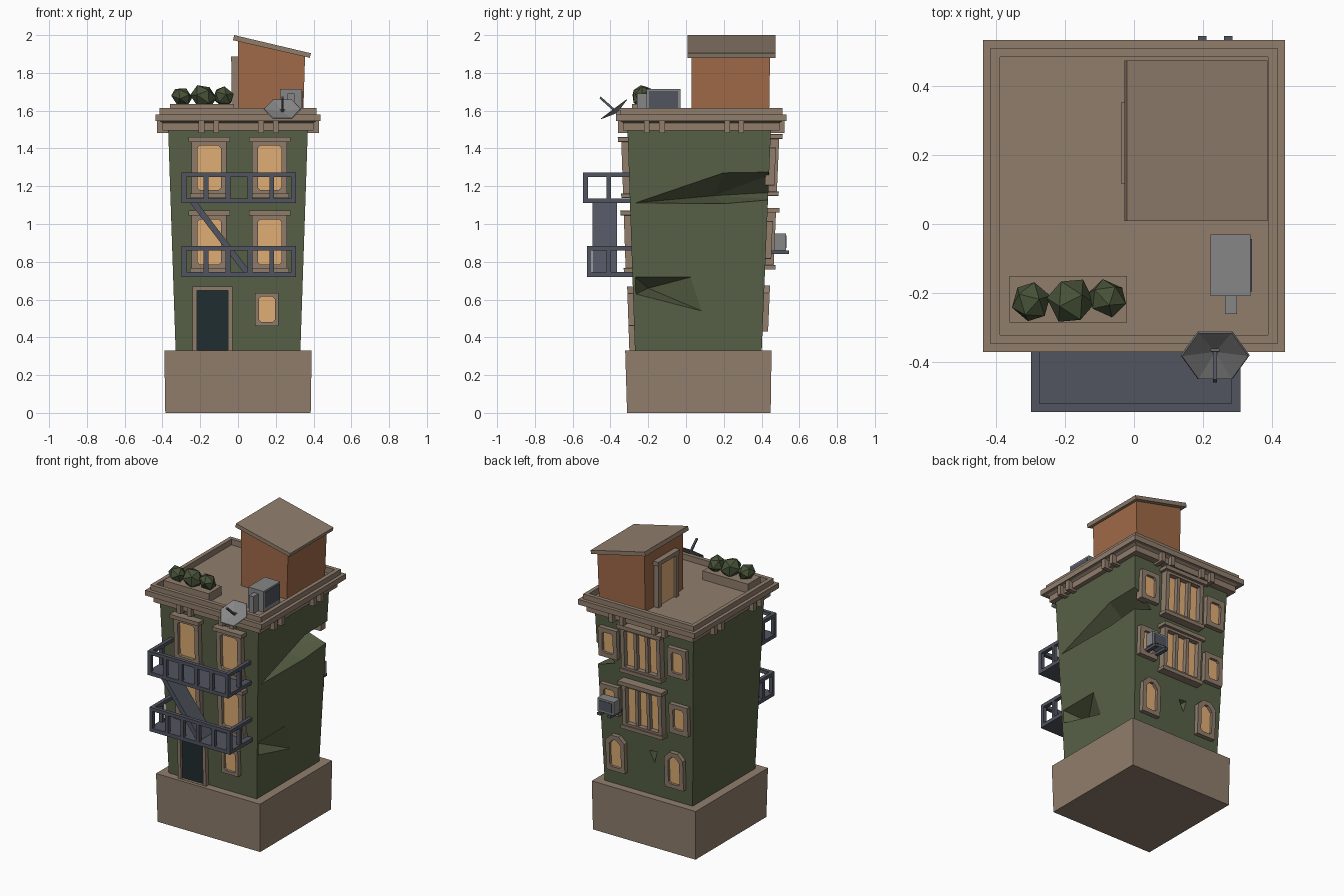
import bpy, bmesh
from math import cos, sin, pi
from mathutils import Vector

cube = bpy.data.objects.get("Cube")
if cube:
    bpy.data.objects.remove(cube, do_unlink=True)


def material(name, r, g, b):
    m = bpy.data.materials.new(name)
    m.use_nodes = True
    m.diffuse_color = (r, g, b, 1)
    m.node_tree.nodes["Principled BSDF"].inputs["Base Color"].default_value = (r, g, b, 1)
    return m


STONE = material("brown stone", .28, .208, .152)
GREEN = material("green wall", .096, .118, .06)
CLAY = material("terracotta", .35, .142, .066)
AMBER = material("amber glass", .76, .43, .18)
DARK = material("dark door", .015, .027, .03)
SLATE = material("slate metal", .082, .09, .118)
GREY = material("grey metal", .24, .24, .24)
LEAF = material("leaf green", .064, .085, .04)


def finish(name, bm, mat):
    bmesh.ops.recalc_face_normals(bm, faces=bm.faces)
    me = bpy.data.meshes.new(name)
    bm.to_mesh(me)
    bm.free()
    me.materials.append(mat)
    ob = bpy.data.objects.new(name, me)
    bpy.context.collection.objects.link(ob)
    return ob


def loft(name, rings, mat, closed=False):
    """Skin a list of equal rings; cap the ends, or join last to first."""
    bm = bmesh.new()
    vs = [[bm.verts.new(p) for p in r] for r in rings]
    n = len(vs[0])
    pairs = list(zip(vs, vs[1:])) + ([(vs[-1], vs[0])] if closed else [])
    for a, b in pairs:
        for i in range(n):
            j = (i + 1) % n
            bm.faces.new((a[i], a[j], b[j], b[i]))
    if not closed:
        bm.faces.new(vs[0])
        bm.faces.new(vs[-1])
    return finish(name, bm, mat)


def rect(x0, x1, y0, y1, z):
    return [(x0, y0, z), (x1, y0, z), (x1, y1, z), (x0, y1, z)]


def box(name, x0, x1, y0, y1, z0, z1, mat):
    return loft(name, [rect(x0, x1, y0, y1, z0), rect(x0, x1, y0, y1, z1)], mat)


def bar(name, a, b, w, mat):
    a, b = Vector(a), Vector(b)
    q = (b - a).to_track_quat('Z', 'Y')
    corners = [q @ Vector((sx * w / 2, sy * w / 2, 0)) for sx, sy in ((-1, -1), (1, -1), (1, 1), (-1, 1))]
    return loft(name, [[p + c for c in corners] for p in (a, b)], mat)


# Leaning walls: side -1 is the front, +1 the back
def wall_y(side, z):
    return -.27 - .034 * (z - .33) if side < 0 else .40 + .043 * (z - .33)


def outline(x0, x1, z0, z1, top, bottom):
    return [(x0 + bottom, z0), (x1 - bottom, z0), (x1, z0 + bottom), (x1, z1 - top),
            (x1 - top, z1), (x0 + top, z1), (x0, z1 - top), (x0, z0 + bottom)]


def on_wall(pts, side, out):
    return [(x, wall_y(side, z) + side * out, z) for x, z in pts]


def panel(name, side, x0, x1, z0, z1, out, mat):
    o = outline(x0, x1, z0, z1, .002, .002)
    return loft(name, [on_wall(o, side, -.02), on_wall(o, side, out)], mat)


def window(name, side, x0, x1, z0, z1, t=.03, out=.035, arch=.002, trim=True, glass=AMBER, cut=.013):
    outer = outline(x0, x1, z0, z1, arch, .002)
    inner = outline(x0 + t, x1 - t, z0 + t, z1 - t, max(cut, arch * .8), cut)
    loft(name + "_frame", [on_wall(outer, side, -.02), on_wall(outer, side, out),
                           on_wall(inner, side, out), on_wall(inner, side, -.02)], STONE, True)
    loft(name + "_pane", [on_wall(inner, side, -.01), on_wall(inner, side, .012)], glass)
    if trim:
        panel(name + "_lintel", side, x0 - .018, x1 + .018, z1 - .01, z1 + .016, out + .018, STONE)
        panel(name + "_sill", side, x0 - .01, x1 + .01, z0 - .012, z0 + .012, out + .01, STONE)


# Plinth and leaning wall block
loft("plinth", [rect(-.385, .385, -.312, .448, 0), rect(-.39, .39, -.322, .453, .33)], STONE)
walls = loft("walls", [rect(-.33, .33, -.27, .40, .32), rect(-.37, .37, -.31, .45, 1.51)], GREEN)


# Broken dents in the walls
def dent(points):
    bm = bmesh.new()
    for p in points:
        bm.verts.new(p)
    bmesh.ops.convex_hull(bm, input=bm.verts)
    cutter = finish("dent_cutter", bm, GREEN)
    cutter.hide_render = True
    mod = walls.modifiers.new("dent", 'BOOLEAN')
    mod.operation, mod.solver, mod.object = 'DIFFERENCE', 'EXACT', cutter
    bpy.context.view_layer.update()
    me = bpy.data.meshes.new_from_object(walls.evaluated_get(bpy.context.evaluated_depsgraph_get()))
    walls.modifiers.clear()
    walls.data = me
    bpy.data.objects.remove(cutter, do_unlink=True)


dent([(.37, -.29, 1.11), (.37, .2, 1.275), (.37, .5, 1.28), (.37, .5, 1.13), (.37, .2, 1.105),
      (.12, .15, 1.15), (.25, .5, 1.17)])
dent([(.36, -.275, .725), (.36, .05, .725), (.36, .13, .52), (.36, -.275, .625), (.2, -.2, .66)])
dent([(-.09, .46, .65), (0, .46, .64), (-.06, .46, .52), (-.04, .33, .61)])

# Cornice, parapet and roof deck as one swept profile
profile = [(.35, 1.495), (.40, 1.495), (.40, 1.535), (.415, 1.545), (.438, 1.545), (.438, 1.58),
           (.415, 1.58), (.415, 1.614), (.388, 1.614), (.388, 1.575)]
loft("cornice", [rect(-h, h, .067 - h, .095 + h, z) for h, z in profile], STONE)

# Corbels in pairs on all four sides
for c in (-.193, -.116, .122, .2):
    box("front_corbel", c - .015, c + .015, -.36, -.29, 1.482, 1.55, STONE)
    box("back_corbel", c - .015, c + .015, .43, .522, 1.482, 1.55, STONE)
for y in (-.207, -.127, .218, .293):
    for s in (-1, 1):
        xs = sorted((s * .35, s * .43))
        box("side_corbel", *xs, y - .015, y + .015, 1.482, 1.55, STONE)

# Front windows and door
for z0, z1 in ((1.15, 1.445), (.755, 1.055)):
    for x0 in (-.245, .075):
        window("front_window", -1, x0, x0 + .185, z0, z1)
window("ground_window", -1, .09, .215, .46, .635, t=.02, out=.03, trim=False)
window("front_door", -1, -.24, -.03, .31, .67, t=.022, out=.03, trim=False, glass=DARK, cut=.003)

# Back windows: a wide bay between two small ones on each floor
for z0, z1 in ((1.16, 1.46), (.77, 1.07)):
    window("bay", 1, -.145, .15, z0, z1, t=.026, out=.045, cut=.004)
    for x in (-.04, .045):
        panel("bay_mullion", 1, x - .011, x + .011, z0 + .01, z1 - .01, .038, STONE)
    for x0 in (-.33, .19):
        window("small_window", 1, x0, x0 + .14, z0 + .045, z1 - .055, t=.03, out=.03, trim=False)
for x0 in (-.285, .155):
    window("arched_window", 1, x0, x0 + .14, .43, .675, t=.028, out=.03, arch=.04, trim=False)

# Balconies with posts and rails
for z, y0 in ((.72, -.525), (1.11, -.545)):
    x0, x1 = -.298, .308
    box("balcony_floor", x0, x1, y0, -.27, z, z + .025, SLATE)
    box("front_rail", x0, x1, y0, y0 + .025, z + .14, z + .163, SLATE)
    for x in (x0, x1 - .025):
        box("side_rail", x, x + .025, y0, -.28, z + .14, z + .163, SLATE)
        box("side_post", x, x + .025, -.42, -.397, z, z + .15, SLATE)
    for i in range(6):
        x = x0 + i * (x1 - x0 - .025) / 5
        box("front_post", x, x + .025, y0, y0 + .025, z, z + .15, SLATE)

# Sloping stair between the balconies
steps = [(-.26, 1.12), (-.22, 1.12), (.075, .735), (.035, .735)]
loft("stair", [[(x, y, z) for x, z in steps] for y in (-.495, -.365)], SLATE)

# Roof hut with a lean-to roof and a door
lean = [(0, 1.975), (.355, 1.888)]
loft("hut_walls", [rect(0, .345, .03, .44, 1.57),
                   [(lean[0][0], .03, lean[0][1]), (lean[1][0], .03, lean[1][1]),
                    (lean[1][0], .445, lean[1][1]), (lean[0][0], .445, lean[0][1])]], CLAY)
slab = [(-.027, 1.973), (.38, 1.88), (.386, 1.904), (-.02, 2.0)]
loft("hut_roof", [[(x, y, z) for x, z in slab] for y in (.008, .473)], STONE)
box("hut_door", -.018, .01, .15, .32, 1.575, 1.865, AMBER)
for y in (.125, .315):
    box("hut_door_jamb", -.035, .01, y, y + .03, 1.575, 1.87, STONE)
box("hut_door_head", -.038, .01, .118, .352, 1.86, 1.888, STONE)

# Planter with faceted bushes
box("planter", -.36, -.02, -.285, -.15, 1.57, 1.635, STONE)
for i, (x, y, r) in enumerate(((-.298, -.225, .06), (-.183, -.222, .073), (-.077, -.215, .06))):
    bm = bmesh.new()
    bmesh.ops.create_icosphere(bm, subdivisions=1, radius=r)
    bush = finish("bush", bm, LEAF)
    bush.location = (x, y, 1.674)
    bush.rotation_euler = (.4 * i, .5, .9 * i + .3)
    bush.scale = (1, 1, .85)

# Rooftop cooling unit
box("roof_unit", .222, .338, -.208, -.03, 1.57, 1.716, GREY)
box("roof_unit_panel", .33, .341, -.195, -.043, 1.6, 1.705, SLATE)
box("roof_unit_duct", .263, .298, -.26, -.2, 1.57, 1.69, GREY)

# Wall cooling unit on brackets
box("wall_unit", .17, .295, .465, .53, .86, .95, GREY)
box("wall_unit_panel", .185, .28, .525, .533, .872, .938, SLATE)
for x in (.185, .26):
    box("wall_unit_bracket", x, x + .025, .41, .545, .842, .86, SLATE)

# Six-sided dish, tilted up and forward
centre = Vector((.235, -.38, 1.607))
u, v, n = Vector((1, 0, 0)), Vector((0, .8, .6)), Vector((0, -.6, .8))


def dish_ring(r, d):
    return [centre + n * d + r * (u * cos(i * pi / 3) + v * sin(i * pi / 3)) for i in range(6)]


loft("dish", [dish_ring(.01, -.022), dish_ring(.1, 0), dish_ring(.096, .004), dish_ring(.01, -.014)], GREY)
bar("dish_feed", centre - n * .015, (.235, -.455, 1.67), .012, SLATE)
bar("dish_mount", centre - n * .018, (.235, -.33, 1.59), .025, GREY)
